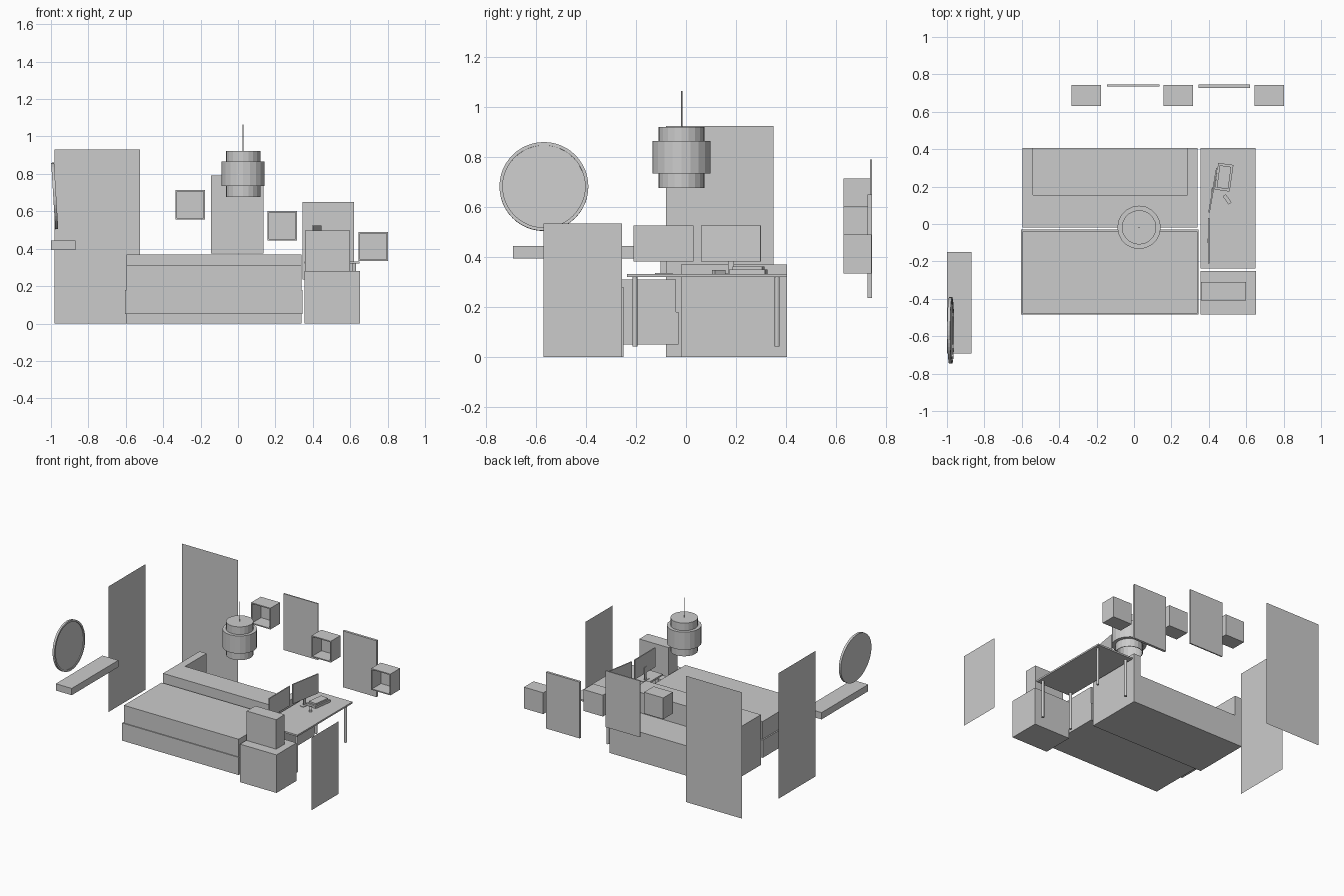
import bpy, bmesh, math
from mathutils import Matrix, Vector

if "Cube" in bpy.data.objects:
    bpy.data.objects.remove(bpy.data.objects["Cube"])


def finish(name, bm):
    bmesh.ops.recalc_face_normals(bm, faces=bm.faces)
    me = bpy.data.meshes.new(name)
    bm.to_mesh(me)
    bm.free()
    ob = bpy.data.objects.new(name, me)
    bpy.context.collection.objects.link(ob)
    return ob


def box(name, x0, x1, y0, y1, z0, z1, rot=0):
    """Box from its bounds, optionally turned about its own vertical axis."""
    bm = bmesh.new()
    bmesh.ops.create_cube(bm, size=1)
    m = (Matrix.Translation(((x0 + x1) / 2, (y0 + y1) / 2, (z0 + z1) / 2))
         @ Matrix.Rotation(math.radians(rot), 4, 'Z')
         @ Matrix.Diagonal((x1 - x0, y1 - y0, z1 - z0, 1)))
    bmesh.ops.transform(bm, matrix=m, verts=bm.verts)
    return finish(name, bm)


def panel(name, corner, u, v):
    """Single flat rectangle."""
    bm = bmesh.new()
    c, u, v = Vector(corner), Vector(u), Vector(v)
    bm.faces.new([bm.verts.new(p) for p in (c, c + u, c + u + v, c + v)])
    return finish(name, bm)


def lathe(name, profile, loc, sides, rot=None, closed=False):
    """Spin an (r, z) profile about z."""
    bm = bmesh.new()
    rings = []
    for r, z in profile:
        n = 1 if r == 0 else sides
        rings.append([bm.verts.new((r * math.cos(2 * math.pi * i / sides),
                                    r * math.sin(2 * math.pi * i / sides), z)) for i in range(n)])
    pairs = list(zip(rings, rings[1:]))
    if closed:
        pairs.append((rings[-1], rings[0]))
    for a, b in pairs:
        for i in range(sides):
            j = (i + 1) % sides
            quad = [a[i % len(a)], a[j % len(a)], b[j % len(b)], b[i % len(b)]]
            bm.faces.new(list(dict.fromkeys(quad)))
    m = Matrix.Translation(loc) @ (rot or Matrix())
    bmesh.ops.transform(bm, matrix=m, verts=bm.verts)
    return finish(name, bm)


# Door and window panels on the room edges
panel("door_left", (-1, -0.08, 0), (0, 0.43, 0), (0, 0, 0.925))
panel("door_back", (-0.98, 0.748, 0), (0.455, 0, 0), (0, 0, 0.93))
panel("door_right", (1, -0.57, 0), (0, 0.313, 0), (0, 0, 0.535))

# Bed
box("bed_base", -0.605, 0.345, -0.485, -0.03, 0.05, 0.18)
box("bed_mattress", -0.595, 0.34, -0.478, -0.04, 0.18, 0.31)

# Sofa facing the back wall
bm = bmesh.new()
outline = [(-0.597, 0.405), (-0.597, -0.02), (0.34, -0.02), (0.34, 0.405),
           (0.285, 0.405), (0.285, 0.155), (-0.54, 0.155), (-0.54, 0.405)]
f = bm.faces.new([bm.verts.new((x, y, 0)) for x, y in outline])
g = bmesh.ops.extrude_face_region(bm, geom=[f])
bmesh.ops.translate(bm, vec=(0, 0, 0.37),
                    verts=[v for v in g["geom"] if isinstance(v, bmesh.types.BMVert)])
finish("sofa_back_and_arms", bm)
box("sofa_seat", -0.54, 0.285, 0.155, 0.405, 0, 0.22)

# Cabinet and the box on top
box("cabinet", 0.355, 0.652, -0.483, -0.25, 0, 0.28)
box("cabinet_top_box", 0.358, 0.598, -0.41, -0.31, 0.28, 0.497)

# Desk
box("desk_top", 0.355, 0.65, -0.237, 0.405, 0.32, 0.332)
for x in (0.38, 0.622):
    for y in (-0.205, 0.365):
        lathe("desk_leg", [(0, 0.042), (0.01, 0.042), (0.01, 0.32), (0, 0.32)], (x, y, 0), 12)

# Two monitors on stands
for x, y, rot in ((0.4, -0.09, 0), (0.422, 0.18, -10)):
    box("monitor", x - 0.004, x + 0.004, y - 0.121, y + 0.121, 0.382, 0.525, rot)
    box("monitor_stand", x - 0.008, x - 0.003, y - 0.012, y + 0.012, 0.335, 0.43, rot)
    box("monitor_foot", x - 0.015, x + 0.015, y - 0.035, y + 0.035, 0.332, 0.336, rot)

# Desk device with raised rear block, and mouse
box("desk_device", 0.44, 0.522, 0.178, 0.322, 0.332, 0.35, -8)
box("desk_device_top", 0.45, 0.512, 0.19, 0.31, 0.35, 0.362, -8)
box("mouse", 0.488, 0.508, 0.105, 0.158, 0.332, 0.348, 35)

# Wall pictures
box("picture_left", -0.145, 0.135, 0.736, 0.745, 0.375, 0.79)
box("picture_right", 0.345, 0.62, 0.727, 0.745, 0.235, 0.65)

# Open-fronted cube shelves
t = 0.008
for x, z in ((-0.334, 0.557), (0.158, 0.445), (0.644, 0.333)):
    w, y0, y1 = 0.157, 0.63, 0.742
    box("cube_side", x, x + t, y0, y1, z, z + w)
    box("cube_side", x + w - t, x + w, y0, y1, z, z + w)
    box("cube_bottom", x + t, x + w - t, y0, y1, z, z + t)
    box("cube_top", x + t, x + w - t, y0, y1, z + w - t, z + w)
    box("cube_back", x + t, x + w - t, y1 - t, y1, z + t, z + w - t)

# Hanging lamp: two nested shades and a cord
lamp = (0.027, -0.018, 0)
lathe("lamp_inner_shade", [(0, 0.921), (0.092, 0.921), (0.092, 0.676), (0.088, 0.676),
                           (0.088, 0.915), (0, 0.915)], lamp, 20)
lathe("lamp_outer_shade", [(0.091, 0.735), (0.116, 0.735), (0.116, 0.865), (0.091, 0.865)],
      lamp, 20, closed=True)
lathe("lamp_cord", [(0, 0.915), (0.003, 0.915), (0.003, 1.065), (0, 1.065)], lamp, 8)

# Wall shelf and round mirror tilted against the wall
box("wall_shelf", -1, -0.87, -0.693, -0.15, 0.393, 0.443)
lathe("round_mirror", [(0, -0.008), (0.178, -0.008), (0.178, 0.008), (0.165, 0.008),
                       (0.165, 0.002), (0, 0.002)], (-0.98, -0.569, 0.682), 48,
      Matrix.Rotation(math.radians(90 - 3.5), 4, 'Y'))
